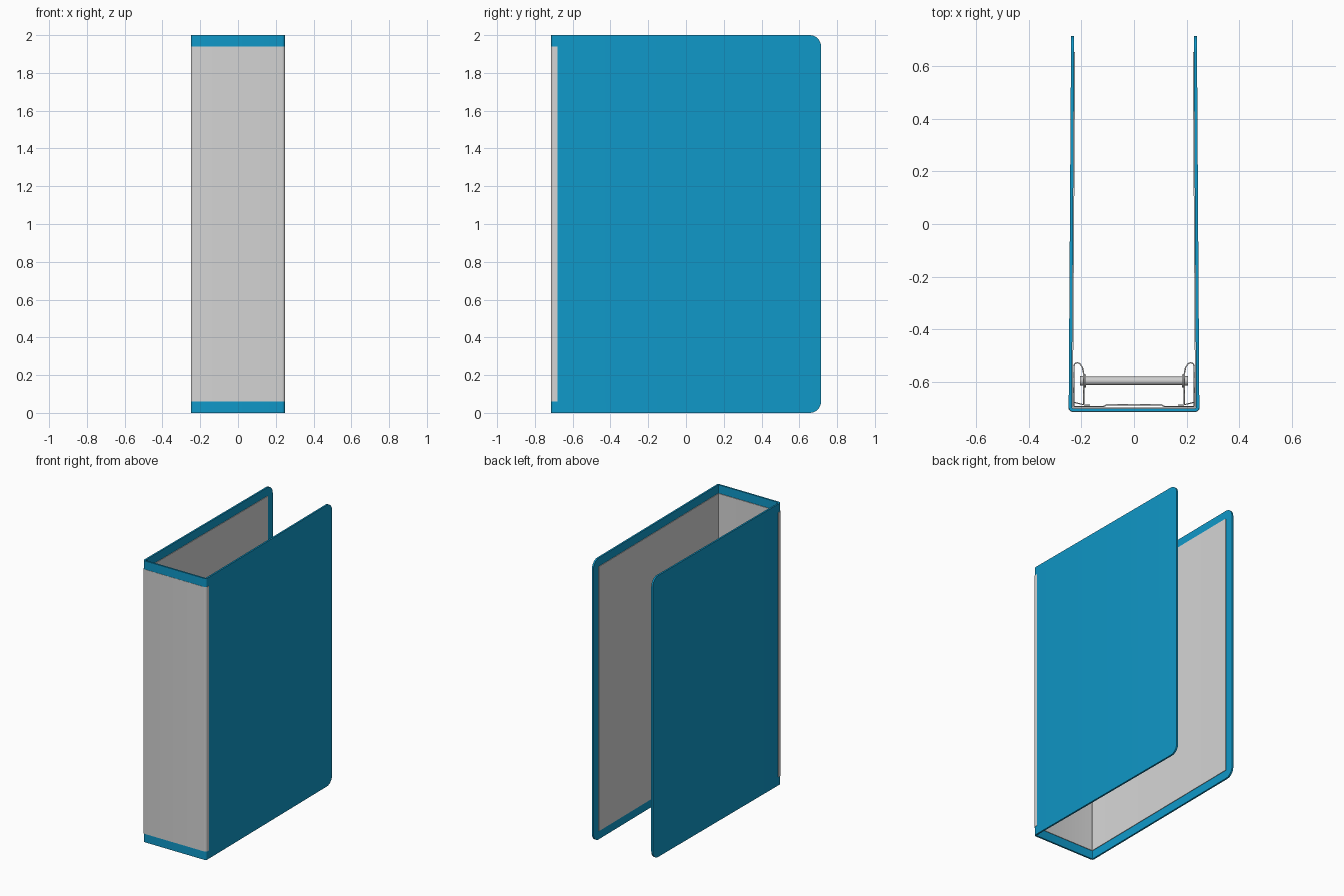
import bpy, bmesh, math
from mathutils import Matrix

if "Cube" in bpy.data.objects:
    bpy.data.objects.remove(bpy.data.objects["Cube"])


def material(name, rgb):
    m = bpy.data.materials.new(name)
    m.diffuse_color = (*rgb, 1)
    m.use_nodes = True
    m.node_tree.nodes["Principled BSDF"].inputs["Base Color"].default_value = m.diffuse_color
    return m


BLUE = material("cover blue", (0.005, 0.314, 0.578))
PAPER = material("pale grey paper", (0.66, 0.66, 0.66))
METAL = material("light metal", (0.62, 0.62, 0.62))


def make_object(name, bm, mat):
    bmesh.ops.recalc_face_normals(bm, faces=bm.faces[:])
    mesh = bpy.data.meshes.new(name)
    bm.to_mesh(mesh)
    bm.free()
    mesh.materials.append(mat)
    ob = bpy.data.objects.new(name, mesh)
    bpy.context.collection.objects.link(ob)
    return ob


def smooth(ob):
    bpy.ops.object.select_all(action='DESELECT')
    ob.select_set(True)
    bpy.context.view_layer.objects.active = ob
    bpy.ops.object.shade_smooth_by_angle(angle=math.radians(35))


def u_path(d, y_end):
    """U-shaped outline seen from above, inset by d from the outer cover face."""
    r = max(0.016 - d, 0.001)
    cx, cy = 0.2485 - d - r, -0.7135 + d + r
    half = [(cx + r * math.sin(a), cy - r * math.cos(a))
            for a in (math.pi / 2 * i / 5 for i in range(6))]
    half.append((0.2485 - d - 0.0065 * (y_end - cy), y_end))
    return [(-x, y) for x, y in reversed(half)] + half


def u_shell(name, d0, d1, y_end, z0, z1, mat, corner=0):
    """Folded sheet between two inset depths, optionally with round free corners."""
    bm = bmesh.new()
    outer, inner = u_path(d0, y_end), u_path(d1, y_end)
    rings = []
    for o, i in zip(outer, inner):
        rings.append([bm.verts.new((*p, z)) for p, z in
                      ((o, z0), (i, z0), (i, z1), (o, z1))])
    for a, b in zip(rings, rings[1:]):
        for k in range(4):
            n = (k + 1) % 4
            bm.faces.new((a[k], a[n], b[n], b[k]))
    bm.faces.new(rings[0])
    bm.faces.new(rings[-1])
    if corner:
        ends = [e for e in bm.edges
                if all(v.co.y > y_end - 1e-4 for v in e.verts)
                and abs(e.verts[0].co.z - e.verts[1].co.z) < 1e-4]
        bmesh.ops.bevel(bm, geom=ends, offset=corner, segments=8,
                        profile=0.5, affect='EDGES')
    ob = make_object(name, bm, mat)
    smooth(ob)
    return ob


def folded_plate(name, path, z0, z1, thick, mat):
    """Thin bent sheet running along z, mirrored across x = 0."""
    bm = bmesh.new()
    cols = [[bm.verts.new((x, y, z)) for z in (z0, z1)] for x, y in path]
    for a, b in zip(cols, cols[1:]):
        bm.faces.new((a[0], b[0], b[1], a[1]))
    ob = make_object(name, bm, mat)
    sol = ob.modifiers.new("thickness", 'SOLIDIFY')
    sol.thickness = thick
    sol.offset = 0
    mir = ob.modifiers.new("mirror", 'MIRROR')
    mir.use_clip = True
    smooth(ob)
    return ob


# Cover, inner lining and spine label
u_shell("cover", 0.0, 0.012, 0.715, 0.0, 2.0, BLUE, corner=0.06)
u_shell("inner_lining", 0.0115, 0.016, 0.655, 0.06, 1.94, PAPER)
u_shell("spine_label", -0.0015, 0.001, -0.68, 0.06, 1.94, PAPER)

# Filing mechanism: base plate, side brackets and their feet
Z0, Z1 = 0.55, 1.45
folded_plate("base_plate", [(0, -0.688), (0.105, -0.688), (0.115, -0.694),
                            (0.228, -0.694)], Z0, Z1, 0.005, METAL)
folded_plate("side_bracket", [(0.229, -0.694), (0.229, -0.54), (0.225, -0.531),
                              (0.216, -0.527), (0.206, -0.531), (0.196, -0.546),
                              (0.191, -0.572), (0.191, -0.684)],
             Z0, Z1, 0.005, METAL)
folded_plate("bracket_foot", [(0.226, -0.679), (0.188, -0.688), (0.168, -0.688)],
             Z0, Z1, 0.004, METAL)


# Pipes with collars and end caps
def cylinders(name, z, parts):
    bm = bmesh.new()
    for x, radius, length in parts:
        bmesh.ops.create_cone(
            bm, cap_ends=True, segments=24, radius1=radius, radius2=radius,
            depth=length, matrix=Matrix.Translation((x, -0.597, z))
            @ Matrix.Rotation(math.pi / 2, 4, 'Y'))
    smooth(make_object(name, bm, METAL))


for label, z in (("lower", 0.74), ("upper", 1.26)):
    cylinders(label + "_pipe", z, [(0, 0.016, 0.40)])
    cylinders(label + "_pipe_collars", z,
              [(s * x, r, w) for s in (-1, 1)
               for x, r, w in ((0.186, 0.025, 0.008), (0.2, 0.018, 0.012))])
